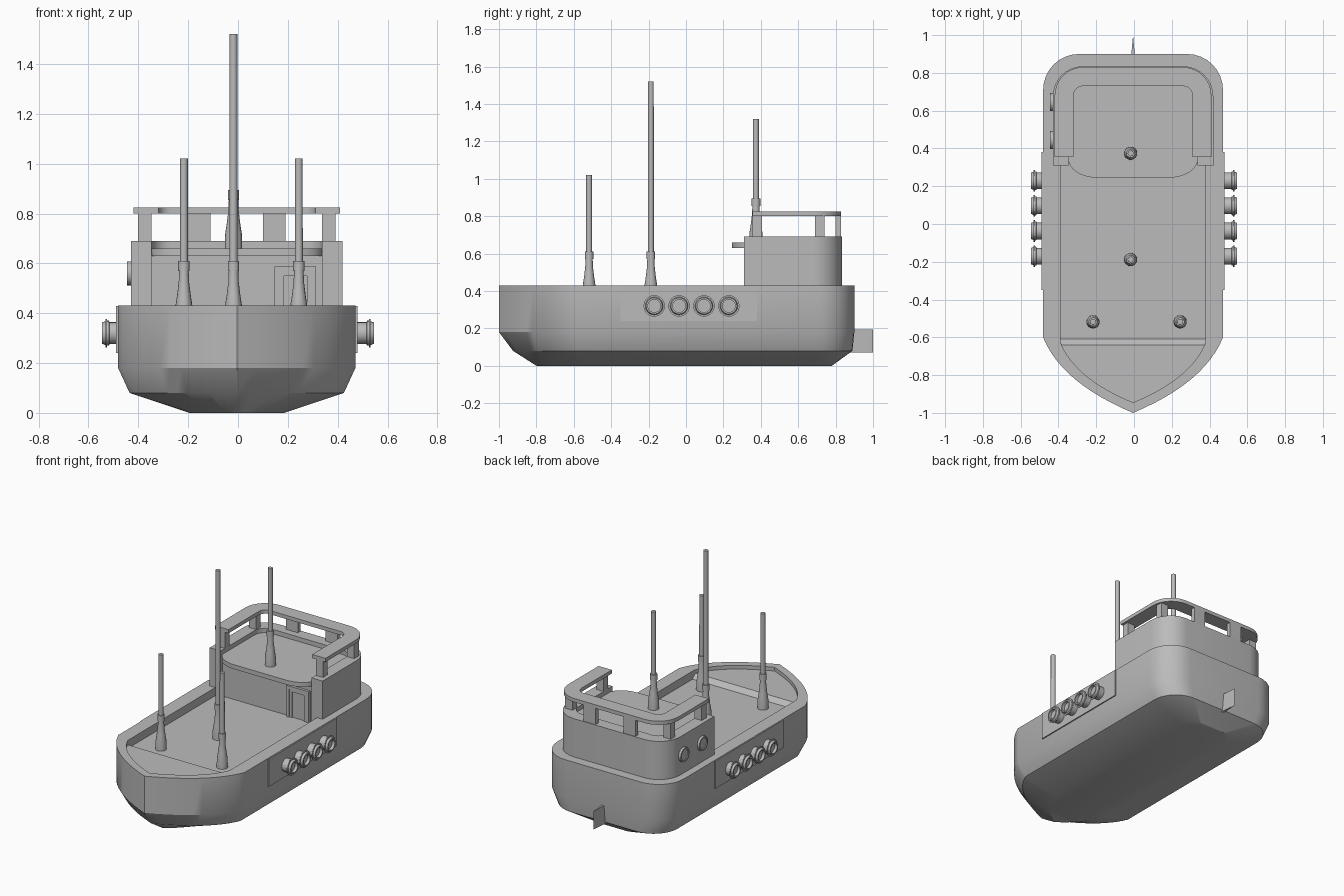
import bpy, bmesh, math
from mathutils import Matrix

if "Cube" in bpy.data.objects:
    bpy.data.objects.remove(bpy.data.objects["Cube"])

CX = -0.005      # centreline of hull and cabin
DECK = 0.375

grey = bpy.data.materials.new("plain_grey")
grey.use_nodes = True
grey.diffuse_color = (0.5, 0.5, 0.5, 1)
grey.node_tree.nodes["Principled BSDF"].inputs["Base Color"].default_value = (0.5, 0.5, 0.5, 1)


def finish(name, bm, smooth=True, merge=True):
    if merge:
        bmesh.ops.remove_doubles(bm, verts=bm.verts, dist=1e-5)
    bmesh.ops.recalc_face_normals(bm, faces=bm.faces)
    mesh = bpy.data.meshes.new(name)
    bm.to_mesh(mesh)
    bm.free()
    mesh.materials.append(grey)
    ob = bpy.data.objects.new(name, mesh)
    bpy.context.collection.objects.link(ob)
    if smooth:
        bpy.ops.object.select_all(action='DESELECT')
        ob.select_set(True)
        bpy.context.view_layer.objects.active = ob
        bpy.ops.object.shade_smooth_by_angle(angle=math.radians(30))
    return ob


def box(name, x, y, z):
    """Box from (low, high) ranges."""
    bm = bmesh.new()
    bmesh.ops.create_cube(bm, size=1)
    for v in bm.verts:
        for i, (lo, hi) in enumerate((x, y, z)):
            v.co[i] = lo + (v.co[i] + 0.5) * (hi - lo)
    return finish(name, bm, False)


def prism(name, outline, z0, z1):
    bm = bmesh.new()
    face = bm.faces.new([bm.verts.new((x, y, z0)) for x, y in outline])
    new = bmesh.ops.extrude_face_region(bm, geom=[face])["geom"]
    for v in new:
        if isinstance(v, bmesh.types.BMVert):
            v.co.z = z1
    # extrusion leaves the starting face in place, closing the bottom
    return finish(name, bm)


def loft(name, rings):
    """Skin between rings of equal length and cap both ends."""
    bm = bmesh.new()
    rows = [[bm.verts.new(p) for p in ring] for ring in rings]
    n = len(rows[0])
    for a, b in zip(rows, rows[1:]):
        for i in range(n):
            j = (i + 1) % n
            bm.faces.new((a[i], a[j], b[j], b[i]))
    bm.faces.new(rows[0])
    bm.faces.new(rows[-1])
    return finish(name, bm)


def lathe(name, profile, origin, axis='Z', sides=16):
    """Turn (radius, height) points about an axis through origin."""
    rings = [[(r * math.cos(2 * math.pi * k / sides), r * math.sin(2 * math.pi * k / sides), h)
              for k in range(sides)] for r, h in profile]
    ob = loft(name, rings)
    turn = {'Z': 0, 'X': math.pi / 2, '-X': -math.pi / 2}[axis]
    ob.data.transform(Matrix.Translation(origin) @ Matrix.Rotation(turn, 4, 'Y'))
    return ob


def arc(cx, cy, r, steps=8):
    """Quarter turn from +x round to +y."""
    return [(cx + r * math.cos(math.pi / 2 * k / steps), cy + r * math.sin(math.pi / 2 * k / steps))
            for k in range(steps + 1)]


def mirror(half):
    """Close a right-hand outline with its mirror image."""
    return half + [(-x, y) for x, y in reversed(half) if x > 1e-6]


def hull_ring(z, hw, bow, shoulder, stern, r):
    half = []
    for k in range(13):
        t = k / 12
        half.append((hw * (1.6 * t * (1 - t) + t * t),
                     bow + (shoulder - bow) * (0.8 * t * (1 - t) + t * t)))
    half += arc(hw - r, stern - r, r)
    return [(x + CX, y, z) for x, y in mirror(half)]


def horseshoe(name, outer, inner, front, back, r, z0, z1):
    """U-shaped band, open to the front."""
    w = outer - inner
    out = mirror([(outer, front)] + arc(outer - r, back - r, r))
    inn = mirror([(inner, front)] + arc(outer - r, back - r, r - w))
    return prism(name, [(x + CX, y) for x, y in out + inn[::-1]], z0, z1)


# Hull with chines, rim and sunken deck
loft("hull", [
    hull_ring(0, 0.19, -0.80, -0.55, 0.78, 0.10),
    hull_ring(0.08, 0.43, -0.925, -0.58, 0.89, 0.18),
    hull_ring(0.18, 0.476, -1.0, -0.60, 0.90, 0.19),
    hull_ring(0.43, 0.476, -1.0, -0.60, 0.90, 0.19),
    hull_ring(0.43, 0.383, -0.945, -0.63, 0.81, 0.13),
    hull_ring(DECK, 0.383, -0.945, -0.63, 0.81, 0.13)])

# Raised foredeck with a sloped step
fore = [p for p in hull_ring(0, 0.384, -0.945, -0.64, 0.81, 0.13) if p[1] < -0.63]
fore.sort(key=lambda p: p[0])
low = [(x, y, DECK - 0.01) for x, y, z in fore]
high = [(x, y, DECK + 0.03) for x, y, z in fore]
for ring, y in ((low, -0.60), (high, -0.64)):
    ring += [(CX + 0.383, y, ring[0][2]), (CX - 0.383, y, ring[0][2])]
loft("foredeck", [low, high])

# Rudder, a wedge tapering aft
prism("rudder", [(CX - 0.01, 0.84), (CX + 0.01, 0.84), (CX + 0.009, 0.90), (CX, 1.0), (CX - 0.009, 0.90)],
      0.07, 0.195)

# Cabin walls, front wall and roof with rounded overhang
horseshoe("cabin_walls", 0.425, 0.342, 0.31, 0.835, 0.16, DECK, 0.69)
box("cabin_front_wall", (CX - 0.35, CX + 0.35), (0.33, 0.36), (DECK, 0.64))
bulge = [(0.19, 0.245)]
for k in range(1, 9):
    a = math.pi / 2 * k / 8
    bulge.append((0.19 + 0.153 * math.sin(a), 0.345 - 0.10 * math.cos(a)))
roof = mirror(bulge + arc(0.265, 0.675, 0.078))
prism("cabin_roof", [(x + CX, y) for x, y in roof], 0.63, 0.66)

# Cabin railing
horseshoe("railing", 0.415, 0.315, 0.355, 0.83, 0.15, 0.80, 0.825)
for s in (-1, 1):
    x = sorted((CX + s * 0.342, CX + s * 0.397))
    box("railing_post_front", x, (0.355, 0.405), (0.68, 0.805))
    box("railing_post_side", x, (0.69, 0.74), (0.68, 0.805))
    x = sorted((CX + s * 0.105, CX + s * 0.195))
    box("railing_post_back", x, (0.80, 0.83), (0.68, 0.805))

# Door: stepped frame around a flat panel
DX = 0.23
for name, hw, top, front, bar in (("door_frame", 0.084, 0.588, 0.312, 0.02),
                                  ("door_rim", 0.066, 0.570, 0.318, 0.02)):
    y = (front, 0.335)
    box(name + "_left", (DX + hw - bar, DX + hw), y, (DECK, top))
    box(name + "_right", (DX - hw, DX - hw + bar), y, (DECK, top))
    box(name + "_top", (DX - hw + bar, DX + hw - bar), y, (top - bar, top))
box("door_panel", (DX - 0.05, DX + 0.05), (0.325, 0.335), (DECK, 0.552))

# Portholes on the cabin's right side
for y in (0.445, 0.645):
    lathe("porthole", [(0.048, 0), (0.048, 0.018), (0.038, 0.018), (0.038, 0.012)],
          (CX - 0.422, y, 0.56), '-X', 24)

# Masts: flared foot, collar and pole
for x, y, base, height in ((-0.217, -0.518, DECK, 0.645), (0.244, -0.518, DECK, 0.645),
                           (-0.018, -0.188, DECK, 1.145), (-0.018, 0.374, 0.66, 0.66)):
    foot = [(0.035, 0), (0.034, 0.055), (0.027, 0.10), (0.021, 0.15), (0.019, 0.195)]
    collar = [(0.023, 0.195), (0.023, 0.235), (0.016, 0.235)]
    lathe("mast", foot + collar + [(0.0155, height)], (x, y, base))

# Gun plates and guns on both sides
for s, axis in ((1, 'X'), (-1, '-X')):
    box("gun_plate", sorted((CX + s * 0.46, CX + s * 0.484)), (-0.35, 0.38), (0.24, 0.428))
    for i in range(4):
        lathe("gun", [(0.044, 0), (0.044, 0.045), (0.050, 0.048), (0.050, 0.055), (0.057, 0.055),
                      (0.057, 0.061), (0.048, 0.061), (0.043, 0.075), (0.034, 0.075), (0.034, 0.055)],
              (s * 0.47, -0.17 + 0.133 * i, 0.32), axis, 24)
